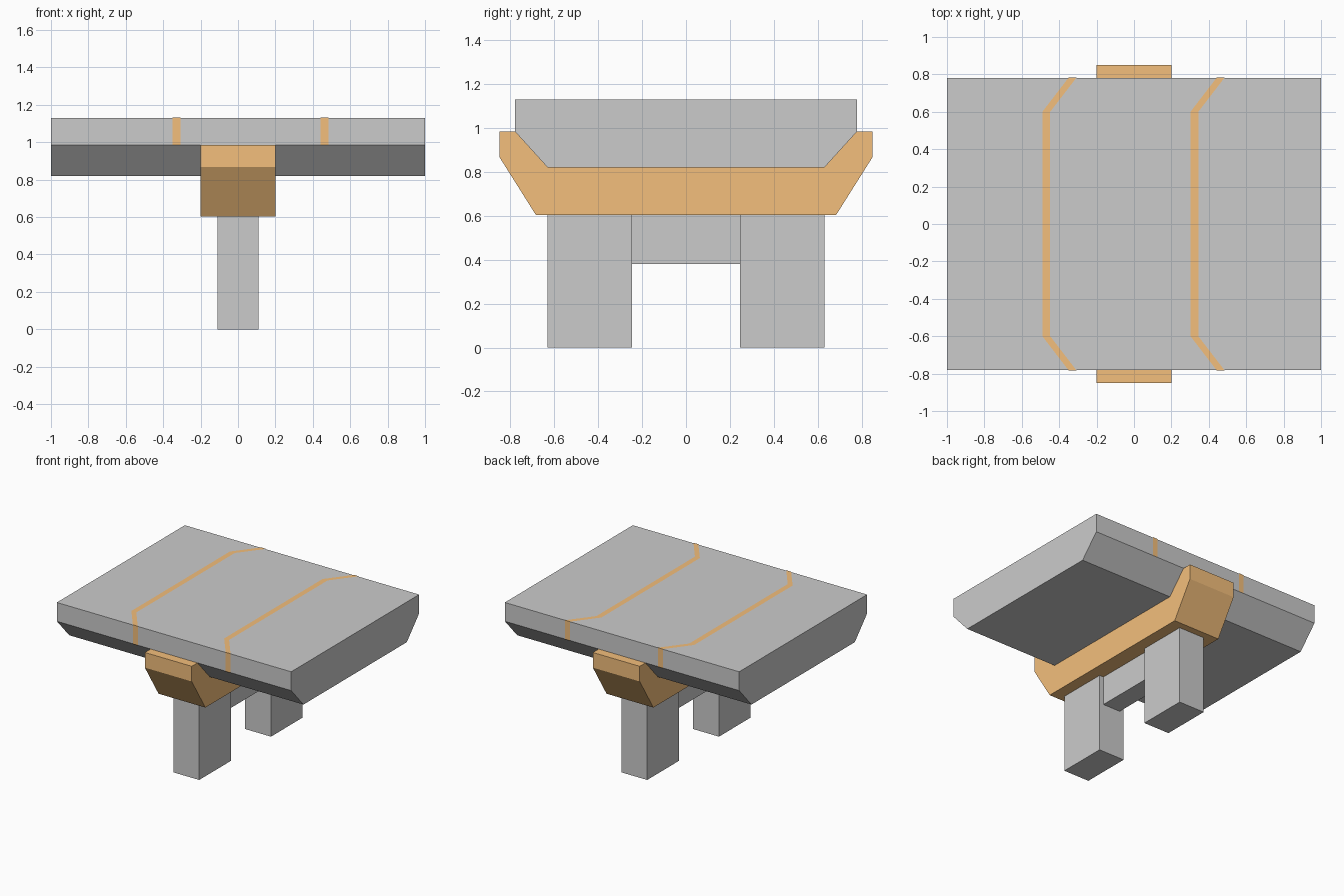
import bpy

if "Cube" in bpy.data.objects:
    bpy.data.objects.remove(bpy.data.objects["Cube"])

orange = bpy.data.materials.new("orange")
orange.diffuse_color = (0.9, 0.52, 0.2, 1)
orange.use_nodes = True
orange.node_tree.nodes["Principled BSDF"].inputs["Base Color"].default_value = orange.diffuse_color


def make(name, verts, faces, mat=None):
    mesh = bpy.data.meshes.new(name)
    mesh.from_pydata(verts, [], faces)
    if mat:
        mesh.materials.append(mat)
    obj = bpy.data.objects.new(name, mesh)
    bpy.context.collection.objects.link(obj)
    return obj


def prism(name, half_profile, half_width, mat=None):
    """Extrude a (y, z) half profile, mirrored across y = 0, along x."""
    loop = half_profile + [(-y, z) for y, z in reversed(half_profile)]
    n = len(loop)
    verts = [(x, y, z) for x in (-half_width, half_width) for y, z in loop]
    faces = [tuple(range(n)), tuple(reversed(range(n, 2 * n)))]
    faces += [(i, i + n, (i + 1) % n + n, (i + 1) % n) for i in range(n)]
    return make(name, verts, faces, mat)


# Deck slab with chamfered lower edges
prism("deck", [(0.63, 0.82), (0.78, 0.985), (0.78, 1.13)], 1.0)

# Cradle beam wrapping the underside of the deck
prism("cradle_beam", [(0.683, 0.603), (0.85, 0.868), (0.85, 0.985),
                      (0.78, 0.985), (0.63, 0.82)], 0.2, orange)

# Narrow tie between the legs
prism("leg_tie", [(0.245, 0.38), (0.245, 0.603)], 0.075)

# Pair of legs
for side, name in ((-1, "front_leg"), (1, "back_leg")):
    bpy.ops.mesh.primitive_cube_add(size=1, location=(0, side * 0.4375, 0.3015))
    leg = bpy.context.object
    leg.name = name
    leg.scale = (0.22, 0.385, 0.603)

# Inlaid stripes: up the front edge, bent across the top, down the back edge
Y, TOP = 0.782, 1.132
path = [(0.14, -Y, 0.985), (0.14, -Y, TOP), (0, -0.6, TOP),
        (0, 0.6, TOP), (0.14, Y, TOP), (0.14, Y, 0.985)]
for x0, name in ((-0.49, "left_stripe"), (0.302, "right_stripe")):
    verts = [(x0 + dx + w, y, z) for dx, y, z in path for w in (0, 0.042)]
    faces = [(2 * i, 2 * i + 1, 2 * i + 3, 2 * i + 2) for i in range(len(path) - 1)]
    make(name, verts, faces, orange)

# Consistent outward normals on the closed parts
import bmesh
for obj in bpy.data.objects:
    if "stripe" not in obj.name:
        bm = bmesh.new()
        bm.from_mesh(obj.data)
        bmesh.ops.recalc_face_normals(bm, faces=bm.faces)
        bm.to_mesh(obj.data)
        bm.free()
